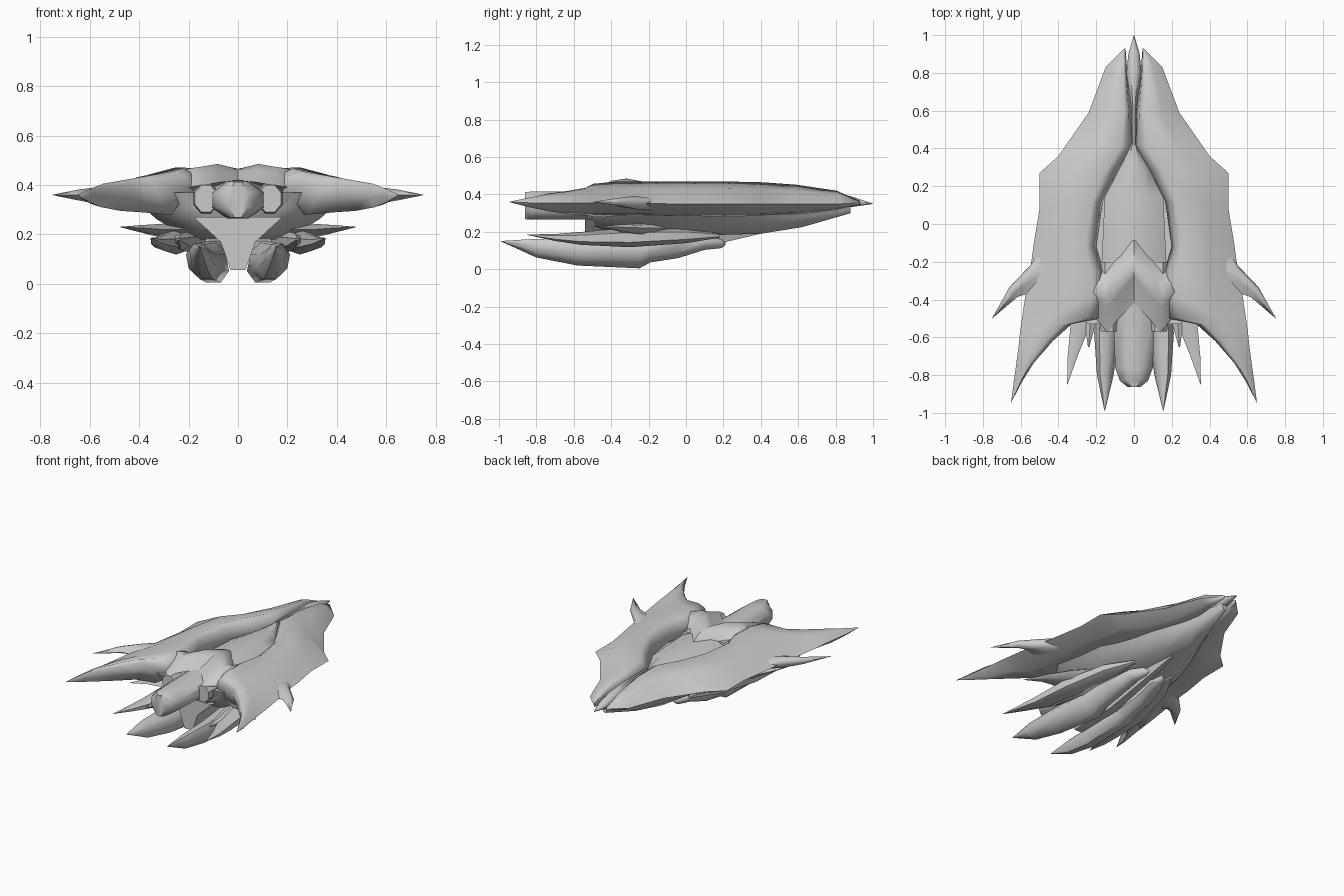
import bpy, bmesh, math
from mathutils import Vector

grey = bpy.data.materials.new("hull grey")
grey.diffuse_color = (0.6, 0.6, 0.6, 1)


def loft(name, rings, mirror=True, angle=50):
    """Skin a row of equal-length closed rings, cap the ends, mirror over x."""
    bm = bmesh.new()
    rows = [[bm.verts.new(p) for p in r] for r in rings]
    n = len(rows[0])
    for a, b in zip(rows, rows[1:]):
        for i in range(n):
            j = (i + 1) % n
            bm.faces.new((a[i], a[j], b[j], b[i]))
    bm.faces.new(rows[0])
    bm.faces.new(rows[-1][::-1])
    bmesh.ops.remove_doubles(bm, verts=bm.verts, dist=0.0005)
    bmesh.ops.dissolve_degenerate(bm, edges=bm.edges, dist=0.0005)
    bmesh.ops.recalc_face_normals(bm, faces=bm.faces)
    me = bpy.data.meshes.new(name)
    bm.to_mesh(me)
    bm.free()
    ob = bpy.data.objects.new(name, me)
    bpy.context.collection.objects.link(ob)
    me.materials.append(grey)
    bpy.ops.object.select_all(action='DESELECT')
    ob.select_set(True)
    bpy.context.view_layer.objects.active = ob
    bpy.ops.object.shade_smooth_by_angle(angle=math.radians(angle))
    if mirror:
        ob.modifiers.new("mirror", 'MIRROR')
    return ob


def shell(name, stations, crest=0.2):
    """Blade from edge A to edge B: (ax, ay, az, bx, by, bz, top, bottom)."""
    rings = []
    for ax, ay, az, bx, by, bz, top, bot in stations:
        def at(t, z):
            return Vector((ax + (bx - ax) * t, ay + (by - ay) * t, z))
        rings.append([at(0, az), at(crest * 0.4, az + (top - az) * 0.75), at(crest, top),
                      at(0.6, bz + (top - bz) * 0.68), at(1, bz),
                      at(0.65, bz + (bot - bz) * 0.75), at(0.25, bot)])
    loft(name, rings, angle=75)


def spindle(name, stations, sides=8, cant=0.0, mirror=True, angle=50):
    """Tapered body along y: (x, y, z, half width, half height)."""
    rings = []
    for x, y, z, w, h in stations:
        ring = []
        for k in range(sides):
            a = 2 * math.pi * (k + 0.5) / sides
            s = math.cos(math.pi / sides)
            dx, dz = w * math.cos(a) / s, h * math.sin(a) / s
            ring.append((x + dx + cant * dz, y, z + dz))
        rings.append(ring)
    loft(name, rings, mirror, angle)


# Wing from the nose to the shoulder, sweeping on into the long rear spike
shell("wing", [
    (0.045, 0.93, 0.36, 0.050, 0.93, 0.355, 0.365, 0.345),
    (0.035, 0.80, 0.36, 0.15, 0.83, 0.35, 0.42, 0.32),
    (0.012, 0.59, 0.37, 0.24, 0.59, 0.35, 0.452, 0.29),
    (0.000, 0.42, 0.38, 0.40, 0.36, 0.35, 0.465, 0.28),
    (0.080, 0.28, 0.37, 0.50, 0.27, 0.35, 0.468, 0.28),
    (0.165, 0.12, 0.36, 0.50, 0.08, 0.35, 0.470, 0.28),
    (0.200, -0.12, 0.36, 0.53, -0.10, 0.35, 0.470, 0.28),
    (0.160, -0.25, 0.37, 0.55, -0.25, 0.355, 0.470, 0.28),
    (0.150, -0.38, 0.39, 0.575, -0.38, 0.355, 0.468, 0.28),
    (0.180, -0.50, 0.38, 0.590, -0.48, 0.355, 0.457, 0.28),
    (0.330, -0.53, 0.37, 0.603, -0.57, 0.355, 0.435, 0.29),
    (0.430, -0.62, 0.36, 0.610, -0.64, 0.355, 0.42, 0.295),
    (0.530, -0.735, 0.355, 0.622, -0.73, 0.355, 0.405, 0.31),
    (0.590, -0.83, 0.355, 0.636, -0.83, 0.355, 0.385, 0.33),
    (0.650, -0.945, 0.36, 0.651, -0.945, 0.36, 0.361, 0.359)], crest=0.17)

# Paired lobes bridging the wings behind the opening
shell("centre_lobe", [
    (0.000, -0.07, 0.41, 0.00, -0.42, 0.42, 0.465, 0.40),
    (0.085, -0.17, 0.40, 0.08, -0.50, 0.41, 0.485, 0.395),
    (0.155, -0.25, 0.39, 0.14, -0.575, 0.40, 0.474, 0.385),
    (0.250, -0.24, 0.38, 0.21, -0.49, 0.39, 0.462, 0.34)], crest=0.45)

# Short spike on the outer shoulder
shell("shoulder_spike", [
    (0.46, -0.08, 0.35, 0.46, -0.45, 0.35, 0.385, 0.32),
    (0.55, -0.22, 0.355, 0.565, -0.37, 0.355, 0.392, 0.32),
    (0.66, -0.335, 0.36, 0.615, -0.385, 0.36, 0.382, 0.338),
    (0.752, -0.50, 0.36, 0.751, -0.50, 0.36, 0.361, 0.359)], crest=0.4)

# Slim spine in the nose slit
spindle("nose_spine", [
    (0, 1.0, 0.35, 0.001, 0.001), (0, 0.90, 0.36, 0.030, 0.025),
    (0, 0.80, 0.365, 0.040, 0.045), (0, 0.62, 0.37, 0.014, 0.06),
    (0, 0.42, 0.37, 0.012, 0.06)], mirror=False)

# Central fuselage with a blunt stern
spindle("fuselage", [
    (0, 0.44, 0.36, 0.010, 0.06), (0, 0.30, 0.34, 0.09, 0.07),
    (0, 0.14, 0.335, 0.155, 0.08), (0, -0.22, 0.34, 0.172, 0.08),
    (0, -0.45, 0.34, 0.11, 0.075), (0, -0.76, 0.34, 0.10, 0.075),
    (0, -0.83, 0.34, 0.075, 0.075), (0, -0.862, 0.34, 0.035, 0.072)],
    mirror=False)

# Octagonal engines beside the stern
spindle("engine", [
    (0.13, -0.20, 0.345, 0.055, 0.06), (0.13, -0.50, 0.345, 0.053, 0.063),
    (0.13, -0.57, 0.345, 0.045, 0.055)], angle=30)

# Belly flaring up into the wings
belly = []
for y, w, top, low in ((0.88, 0.02, 0.335, 0.30), (0.62, 0.11, 0.33, 0.225),
                       (0.40, 0.21, 0.33, 0.19), (0.05, 0.36, 0.33, 0.18),
                       (-0.30, 0.42, 0.34, 0.18), (-0.42, 0.37, 0.36, 0.20),
                       (-0.53, 0.24, 0.37, 0.255)):
    half = [(w, top), (w * 0.78, top + (low - top) * 0.5), (w * 0.45, low)]
    belly.append([(x, y, z) for x, z in half] + [(-x, y, z) for x, z in half[::-1]])
loft("belly", belly, mirror=False, angle=60)

# Wedge keel with a flat rear face
keel = []
for y, top, low, w in ((-0.54, 0.27, 0.055, 1), (-0.2, 0.27, 0.06, 0.9),
                       (0.10, 0.26, 0.12, 0.7), (0.40, 0.25, 0.19, 0.3)):
    mid = low + (top - low) * 0.53
    keel.append([(-0.18 * w, y, top), (0.18 * w, y, top), (0.07 * w, y, mid),
                 (0.03 * w, y, low), (-0.03 * w, y, low), (-0.07 * w, y, mid)])
loft("keel", keel, mirror=False, angle=25)

# Lower pods ending in rear spikes
spindle("lower_pod", [
    (0.155, -0.99, 0.15, 0.001, 0.001), (0.152, -0.80, 0.113, 0.040, 0.05),
    (0.145, -0.58, 0.09, 0.060, 0.070), (0.115, -0.25, 0.085, 0.072, 0.080),
    (0.115, -0.19, 0.105, 0.067, 0.068), (0.11, -0.04, 0.115, 0.058, 0.055),
    (0.09, 0.10, 0.14, 0.045, 0.036), (0.07, 0.19, 0.137, 0.022, 0.024),
    (0.06, 0.21, 0.137, 0.008, 0.008)], cant=0.2)

# Outer claws beside the pods
spindle("outer_claw", [
    (0.353, -0.85, 0.185, 0.001, 0.001), (0.325, -0.70, 0.17, 0.026, 0.016),
    (0.29, -0.56, 0.165, 0.048, 0.030), (0.25, -0.30, 0.17, 0.070, 0.045),
    (0.20, 0.00, 0.18, 0.050, 0.035), (0.15, 0.18, 0.18, 0.010, 0.01)], sides=6)
spindle("inner_claw", [
    (0.24, -0.65, 0.18, 0.004, 0.004), (0.23, -0.50, 0.17, 0.035, 0.03),
    (0.18, -0.20, 0.17, 0.05, 0.04), (0.15, 0.05, 0.18, 0.02, 0.02)], sides=6)

# Side barbs under the wing
shell("side_barb", [
    (0.20, -0.05, 0.22, 0.20, -0.40, 0.22, 0.25, 0.17),
    (0.33, -0.20, 0.22, 0.31, -0.42, 0.22, 0.242, 0.19),
    (0.41, -0.34, 0.225, 0.38, -0.44, 0.225, 0.237, 0.21),
    (0.478, -0.50, 0.23, 0.477, -0.50, 0.23, 0.231, 0.229)], crest=0.4)
